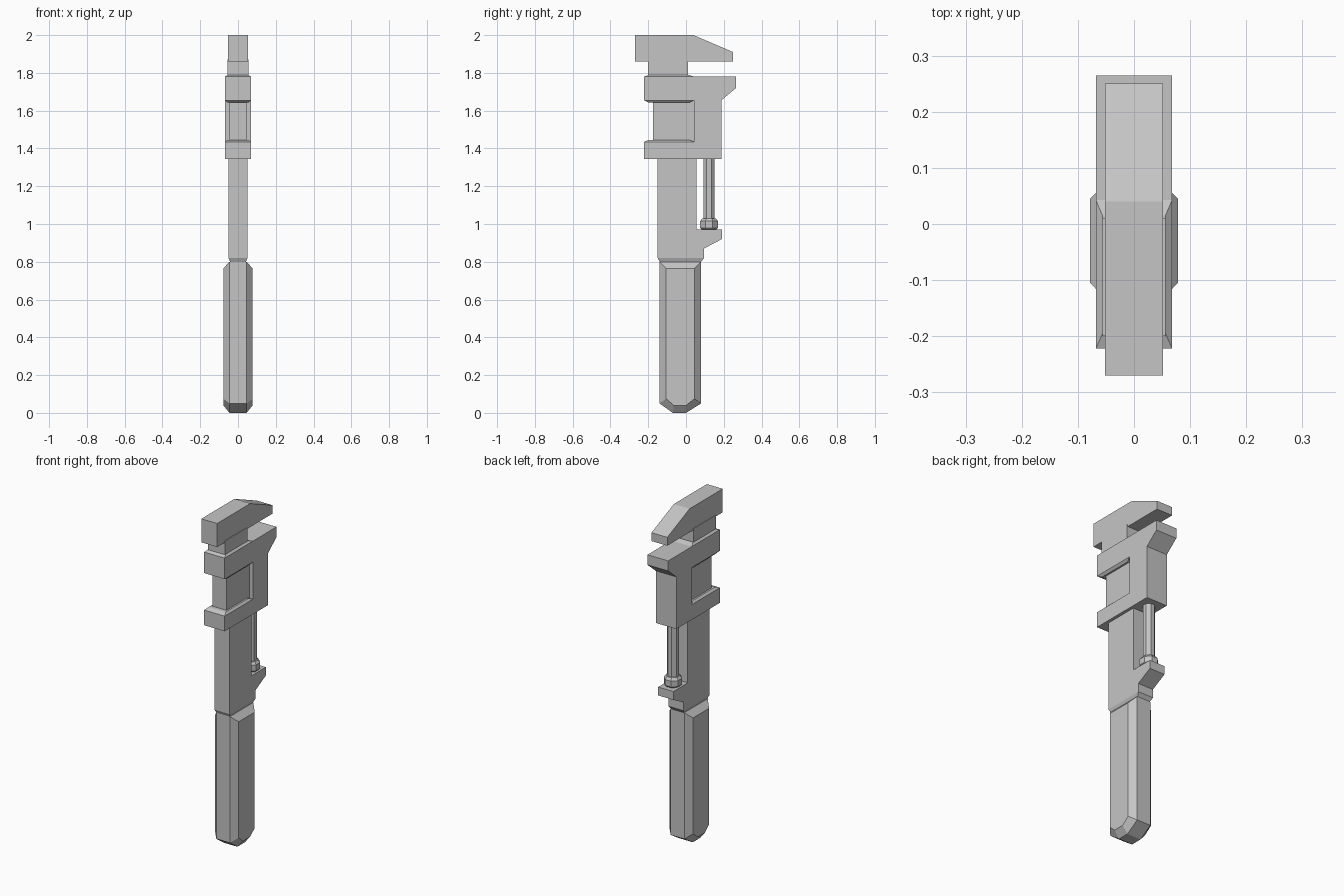
import bpy
import bmesh
from math import pi, cos, sin

cube = bpy.data.objects.get("Cube")
if cube:
    bpy.data.objects.remove(cube, do_unlink=True)

steel = bpy.data.materials.new("plain_grey_steel")
steel.use_nodes = True
grey = (0.56, 0.56, 0.56, 1)
steel.diffuse_color = grey
steel.node_tree.nodes["Principled BSDF"].inputs["Base Color"].default_value = grey


def loft(name, rings):
    """Join matching rings of points with quads and cap both ends."""
    bm = bmesh.new()
    loops = [[bm.verts.new(p) for p in ring] for ring in rings]
    for a, b in zip(loops, loops[1:]):
        for i in range(len(a)):
            j = (i + 1) % len(a)
            bm.faces.new((a[i], a[j], b[j], b[i]))
    bm.faces.new(loops[0])
    bm.faces.new(loops[-1])
    bmesh.ops.recalc_face_normals(bm, faces=bm.faces)
    mesh = bpy.data.meshes.new(name)
    bm.to_mesh(mesh)
    bm.free()
    mesh.materials.append(steel)
    obj = bpy.data.objects.new(name, mesh)
    bpy.context.collection.objects.link(obj)
    return obj


def slice_at(x, profile):
    return [(x, y, z) for y, z in profile]


def plate(name, half, profile):
    """Side profile in (y, z) with thickness across x."""
    return loft(name, [slice_at(-half, profile), slice_at(half, profile)])


def rect(half, y0, y1, z):
    return [(-half, y0, z), (half, y0, z), (half, y1, z), (-half, y1, z)]


def octagon(y, radius, z):
    r = radius / cos(pi / 8)
    return [(r * cos((k + 0.5) * pi / 4), y + r * sin((k + 0.5) * pi / 4), z)
            for k in range(8)]


# Handle: a rounded-end slab with chamfered long edges
outer = [(-.14, .05), (-.07, 0), (0, 0), (.08, .05), (.08, .8), (-.14, .8)]
inner = [(-.105, .075), (-.065, .04), (0, .04), (.045, .075), (.045, .765), (-.105, .765)]
loft("handle", [slice_at(-.078, inner), slice_at(-.045, outer),
                slice_at(.045, outer), slice_at(.078, inner)])
loft("handle_collar", [rect(.042, -.14, .08, .8), rect(.05, -.15, .095, .82)])

# Shank with the ledge that carries the screw
plate("shank", .05, [(-.15, .82), (.095, .82), (.095, .87), (.19, .92),
                     (.19, .97), (.055, .97), (.055, 1.36), (-.15, 1.36)])
loft("shank_middle", [rect(.046, -.175, .045, 1.4), rect(.046, -.175, .045, 1.7)])
loft("shank_neck", [rect(.056, -.2, .01, 1.75), rect(.056, -.2, .01, 1.87)])

# Fixed upper jaw
plate("upper_jaw", .052, [(-.27, 1.86), (.25, 1.86), (.25, 1.91),
                          (.04, 2), (-.27, 2)])

# Sliding C-shaped frame with the lower jaw
plate("sliding_jaw", .068, [(-.222, 1.345), (.187, 1.345), (.187, 1.655),
                            (.265, 1.72), (.265, 1.78), (-.222, 1.78),
                            (-.222, 1.655), (.043, 1.655), (.043, 1.435),
                            (-.222, 1.435)])

# Shallow sloped pads where the frame meets the shank
for name, z0, z1 in (("top_pad", 1.78, 1.79), ("upper_slot_pad", 1.655, 1.642),
                     ("lower_slot_pad", 1.435, 1.446)):
    loft(name, [rect(.068, -.222, .043, z0), rect(.056, -.195, .015, z1)])

# Adjusting screw and its knurl nut
loft("screw_rod", [octagon(.122, .03, 1), octagon(.122, .03, 1.36)])
loft("screw_nut", [octagon(.122, .036, .968), octagon(.122, .047, .98),
                   octagon(.122, .047, 1.015), octagon(.122, .036, 1.03)])
